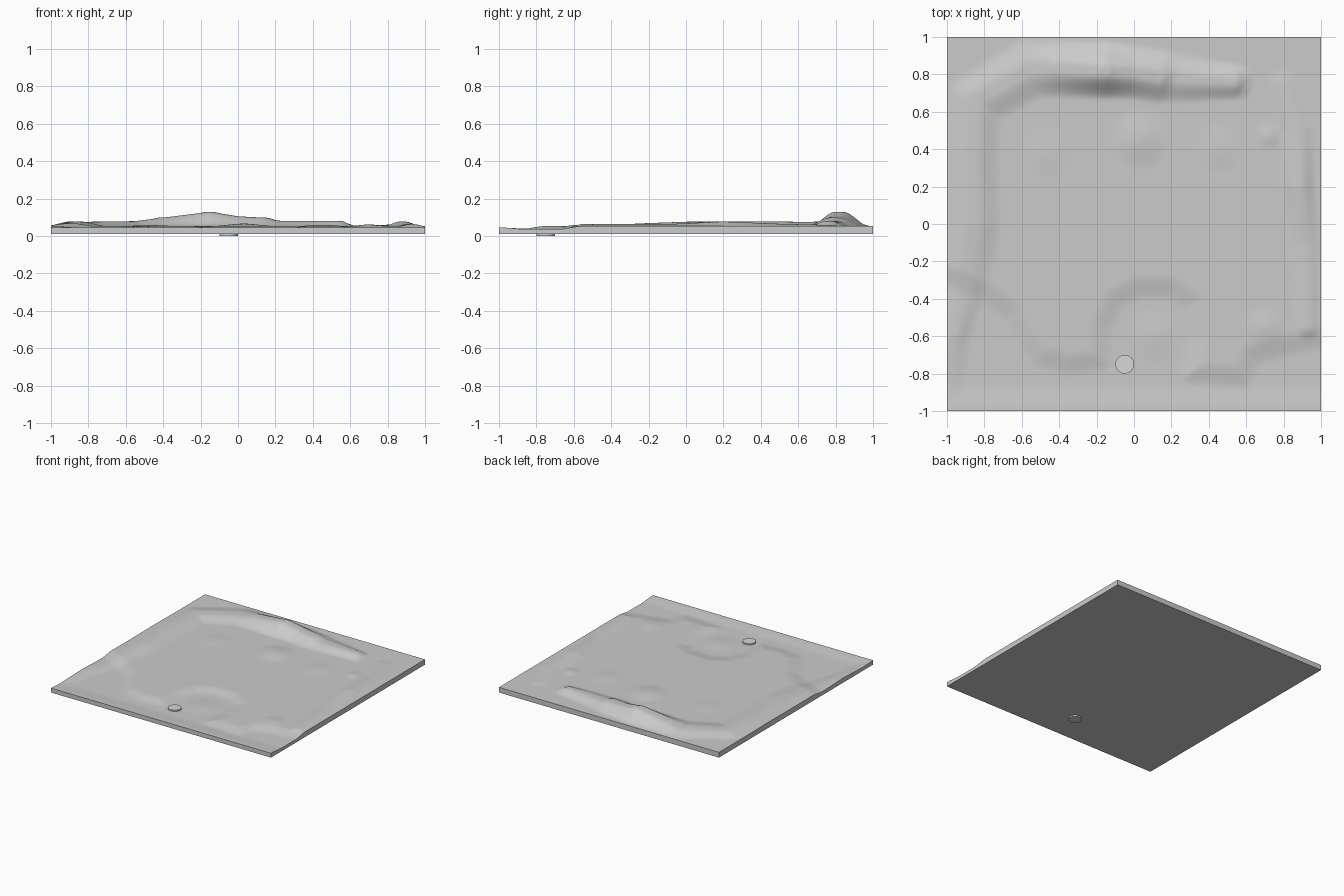
import bpy, bmesh, math
from mathutils import Vector

if "Cube" in bpy.data.objects:
    bpy.data.objects.remove(bpy.data.objects["Cube"])

N = 150            # terrain grid divisions
BOTTOM = 0.01      # underside of the slab


def material(name, value):
    m = bpy.data.materials.new(name)
    m.diffuse_color = (value, value, value, 1)
    m.use_nodes = True
    m.node_tree.nodes["Principled BSDF"].inputs["Base Color"].default_value = m.diffuse_color
    return m


stone = material("light grey", 0.6)
pale = material("pale grey", 0.68)

# Outline of the raised plain; everything in front of it is low shore
COAST = [(-1.3, -0.2), (-1.0, -0.28), (-0.8, -0.36), (-0.65, -0.47), (-0.57, -0.62),
         (-0.5, -0.71), (-0.35, -0.75), (-0.18, -0.73), (-0.17, -0.55),
         (-0.1, -0.4), (0.02, -0.34), (0.2, -0.34), (0.32, -0.42),
         (0.34, -0.62), (0.3, -0.8), (0.58, -0.82), (0.63, -0.7),
         (0.78, -0.66), (0.95, -0.62), (1.3, -0.6), (1.3, 1.3), (-1.3, 1.3)]

# Ridges: lists of (x, y, height, half width)
BACK = [(-0.85, 0.66, 0.022, 0.16), (-0.55, 0.83, 0.026, 0.17), (-0.4, 0.83, 0.045, 0.16),
        (-0.15, 0.82, 0.076, 0.16), (0.0, 0.81, 0.052, 0.15), (0.13, 0.79, 0.045, 0.15),
        (0.22, 0.78, 0.028, 0.14), (0.53, 0.76, 0.028, 0.10), (0.63, 0.75, 0.0, 0.09)]
LEFT = [(-0.85, 0.66, 0.022, 0.16), (-0.87, 0.4, 0.025, 0.16),
        (-0.86, 0.0, 0.023, 0.16), (-0.9, -0.3, 0.012, 0.14), (-0.97, -0.6, 0.014, 0.10),
        (-0.99, -0.85, 0.004, 0.1)]
RIGHT = [(0.8, 0.74, 0.006, 0.09), (0.87, 0.5, 0.012, 0.1), (0.88, 0.2, 0.024, 0.1),
         (0.91, -0.1, 0.01, 0.09), (0.93, -0.55, 0.01, 0.07)]
# Small mounds: x, y, height, radius
MOUNDS = [(0.03, 0.45, 0.013, 0.17), (-0.47, 0.38, 0.005, 0.15), (0.45, 0.4, 0.006, 0.14),
          (0.72, 0.47, 0.007, 0.08), (0.7, -0.55, 0.008, 0.12), (0.1, -0.6, 0.007, 0.16)]


def smooth(t):
    t = max(0.0, min(1.0, t))
    return t * t * (3 - 2 * t)


def segment(x, y, a, b):
    """Distance to a segment and position along it."""
    dx, dy = b[0] - a[0], b[1] - a[1]
    t = max(0, min(1, ((x - a[0]) * dx + (y - a[1]) * dy) / (dx * dx + dy * dy)))
    return math.hypot(x - a[0] - t * dx, y - a[1] - t * dy), t


def inland(x, y):
    """Signed distance to the coast, positive on the plain."""
    inside, best = False, 9
    for a, b in zip(COAST, COAST[1:] + COAST[:1]):
        best = min(best, segment(x, y, a, b)[0])
        if (a[1] > y) != (b[1] > y) and x < a[0] + (y - a[1]) * (b[0] - a[0]) / (b[1] - a[1]):
            inside = not inside
    return best if inside else -best


def ridge(x, y, pts):
    h = 0
    for a, b in zip(pts, pts[1:]):
        d, t = segment(x, y, a, b)
        height = a[2] + t * (b[2] - a[2])
        width = a[3] + t * (b[3] - a[3])
        h = max(h, height * smooth(1.15 * (1 - d / width)))
    return h


def height(x, y):
    shore = 0.036 + 0.01 * smooth((-y - 0.85) / 0.15)
    z = shore + (0.053 - shore) * smooth((inland(x, y) + 0.07) / 0.14)
    z += max(ridge(x, y, r) for r in (BACK, LEFT, RIGHT))
    for mx, my, mh, mr in MOUNDS:
        z += mh * smooth(1 - math.hypot(x - mx, y - my) / mr)
    return z


# Terrain slab: sculpted grid with skirt walls and a flat underside
bm = bmesh.new()
bmesh.ops.create_grid(bm, x_segments=N, y_segments=N, size=1)
for v in bm.verts:
    v.co.z = height(v.co.x, v.co.y)
rim = [e for e in bm.edges if e.is_boundary]
skirt = bmesh.ops.extrude_edge_only(bm, edges=rim)["geom"]
for v in skirt:
    if isinstance(v, bmesh.types.BMVert):
        v.co.z = BOTTOM
bmesh.ops.contextual_create(bm, geom=[e for e in bm.edges if e.is_boundary])
bmesh.ops.recalc_face_normals(bm, faces=bm.faces)
mesh = bpy.data.meshes.new("terrain_slab")
bm.to_mesh(mesh)
bm.free()
terrain = bpy.data.objects.new("terrain_slab", mesh)
bpy.context.collection.objects.link(terrain)
mesh.materials.append(stone)
bpy.context.view_layer.objects.active = terrain
terrain.select_set(True)
bpy.ops.object.shade_smooth_by_angle(angle=math.radians(50))

# Round peg passing through the slab near the front
bpy.ops.mesh.primitive_cylinder_add(vertices=32, radius=0.05, depth=0.046,
                                    location=(-0.05, -0.75, 0.023))
peg = bpy.context.object
peg.name = "round_peg"
peg.data.materials.append(pale)
bpy.ops.object.shade_smooth_by_angle(angle=math.radians(40))
